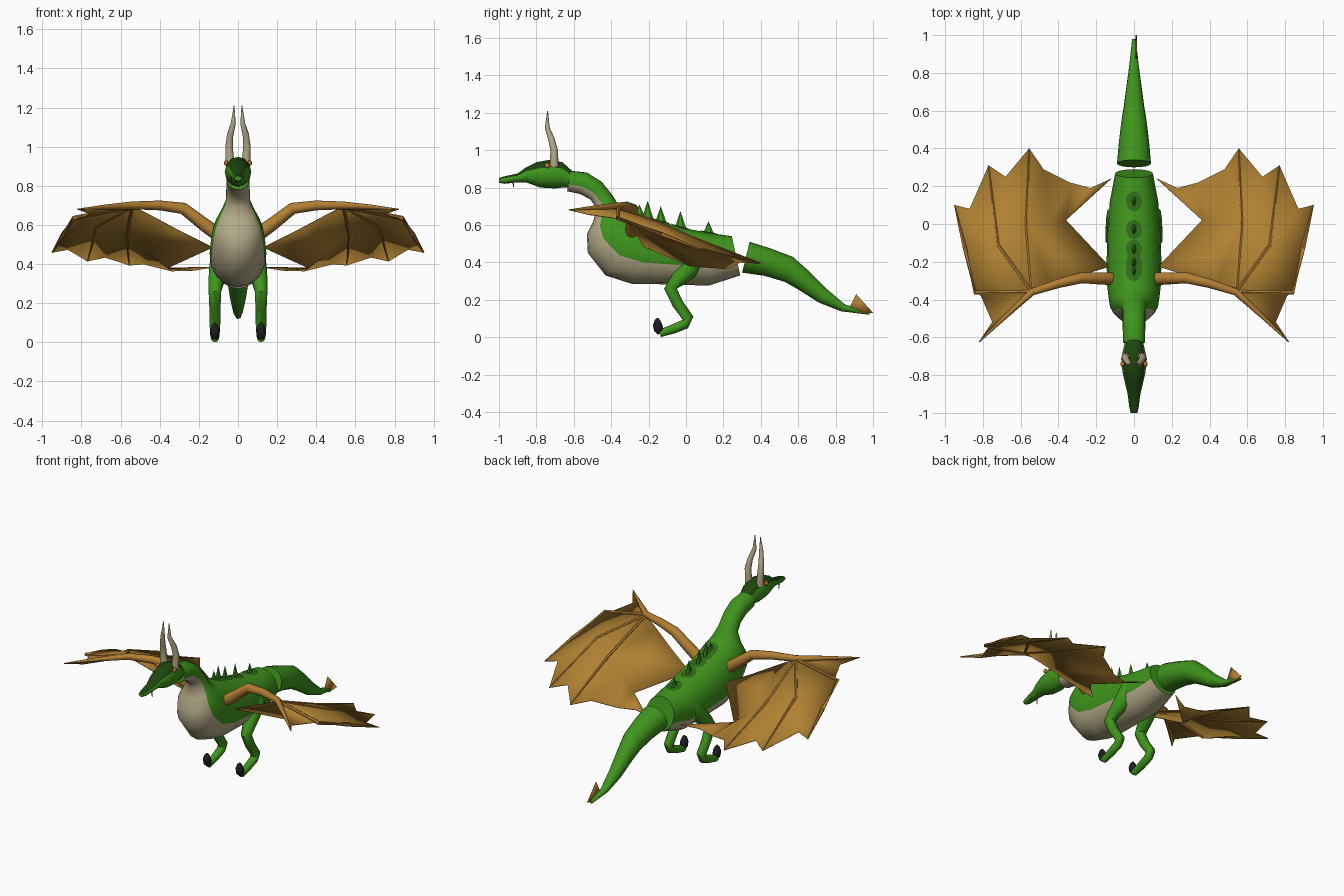
import bpy, bmesh, math
from mathutils import Vector

if "Cube" in bpy.data.objects:
    bpy.data.objects.remove(bpy.data.objects["Cube"])


def material(name, rgb):
    m = bpy.data.materials.new(name)
    m.diffuse_color = (*rgb, 1)
    m.use_nodes = True
    m.node_tree.nodes["Principled BSDF"].inputs["Base Color"].default_value = m.diffuse_color
    return m


GREEN = material("leaf green", (0.05, 0.30, 0.012))
DARK = material("dark green", (0.012, 0.062, 0.004))
PATCH = material("patch green", (0.028, 0.145, 0.009))
CREAM = material("belly cream", (0.46, 0.41, 0.25))
TAN = material("membrane tan", (0.435, 0.22, 0.032))
BONE = material("wing bone tan", (0.445, 0.21, 0.034))
ORANGE = material("eye orange", (0.55, 0.17, 0.02))
BLACK = material("claw black", (0.012, 0.012, 0.016))


def finish(name, bm, mats, mirror=False, thick=0, angle=40):
    bmesh.ops.recalc_face_normals(bm, faces=bm.faces[:])
    me = bpy.data.meshes.new(name)
    bm.to_mesh(me)
    bm.free()
    for m in mats:
        me.materials.append(m)
    ob = bpy.data.objects.new(name, me)
    bpy.context.collection.objects.link(ob)
    bpy.ops.object.select_all(action='DESELECT')
    ob.select_set(True)
    bpy.context.view_layer.objects.active = ob
    bpy.ops.object.shade_smooth_by_angle(angle=math.radians(angle))
    if thick:
        s = ob.modifiers.new("thickness", 'SOLIDIFY')
        s.thickness, s.offset = thick, 0
    if mirror:
        ob.modifiers.new("mirror", 'MIRROR')
    return ob


def skin(rings, caps=(True, True), rule=None):
    """Bridge rings of points; rule(angle from top) picks the material."""
    bm = bmesh.new()
    n = len(rings[0])
    vs = [[bm.verts.new(p) for p in r] for r in rings]
    for a, b in zip(vs, vs[1:]):
        for k in range(n):
            f = bm.faces.new((a[k], a[(k + 1) % n], b[(k + 1) % n], b[k]))
            if rule:
                ang = (k + 0.5) * 360 / n
                f.material_index = rule(min(ang, 360 - ang))
    for use, ring in zip(caps, (vs[0], vs[-1])):
        if use:
            bm.faces.new(ring)
    return bm


def loft(name, sections, mats, n=20, rule=None, caps=(True, True)):
    """Each section: top y, top z, bottom y, bottom z, half width."""
    rings = []
    for ty, tz, by, bz, w in sections:
        c = Vector((0, (ty + by) / 2, (tz + bz) / 2))
        up = Vector((0, ty - by, tz - bz)) / 2
        rings.append([c + up * math.cos(a) + Vector((w * math.sin(a), 0, 0))
                      for a in (2 * math.pi * k / n for k in range(n))])
    return finish(name, skin(rings, caps, rule), mats, angle=50)


def tube(name, path, mat, n=10, mirror=True):
    """Path points: x, y, z, radius."""
    pts = [Vector(p[:3]) for p in path]
    rings = []
    for i, p in enumerate(pts):
        t = (pts[min(i + 1, len(pts) - 1)] - pts[max(i - 1, 0)]).normalized()
        ref = Vector((1, 0, 0)) if abs(t.x) < 0.7 else Vector((0, 1, 0))
        u = t.cross(ref).normalized()
        v = t.cross(u)
        rings.append([p + path[i][3] * (u * math.cos(a) + v * math.sin(a))
                      for a in (2 * math.pi * k / n for k in range(n))])
    return finish(name, skin(rings), [mat], mirror, angle=50)


def ball(name, loc, size, mat):
    bm = bmesh.new()
    bmesh.ops.create_uvsphere(bm, u_segments=12, v_segments=8, radius=1)
    for v in bm.verts:
        v.co = Vector([l + c * s for l, c, s in zip(loc, v.co, size)])
    return finish(name, bm, [mat], True, angle=60)


# Body and neck, cream underneath, closed by a green disc at the rear
loft("body", [
    (-0.62, 0.89, -0.635, 0.78, 0.058), (-0.53, 0.88, -0.565, 0.765, 0.06),
    (-0.45, 0.83, -0.51, 0.735, 0.06), (-0.39, 0.755, -0.48, 0.69, 0.063),
    (-0.36, 0.705, -0.495, 0.62, 0.09), (-0.33, 0.68, -0.53, 0.55, 0.115),
    (-0.28, 0.665, -0.525, 0.45, 0.133), (-0.21, 0.64, -0.43, 0.33, 0.143),
    (-0.12, 0.615, -0.29, 0.285, 0.145), (-0.02, 0.585, -0.08, 0.282, 0.142),
    (0.12, 0.558, 0.12, 0.275, 0.128), (0.245, 0.54, 0.29, 0.33, 0.10)],
    [GREEN, CREAM], rule=lambda a: int(a > 106))

# Tail with its fin plate
loft("tail", [
    (0.34, 0.51, 0.30, 0.345, 0.09), (0.45, 0.475, 0.42, 0.328, 0.08),
    (0.57, 0.43, 0.53, 0.295, 0.066), (0.65, 0.36, 0.60, 0.255, 0.054),
    (0.75, 0.26, 0.71, 0.185, 0.04), (0.85, 0.175, 0.83, 0.138, 0.025),
    (0.98, 0.135, 0.98, 0.12, 0.01)], [GREEN], n=16)
bm = bmesh.new()
bm.faces.new([bm.verts.new((0.012, y, z)) for y, z in
              ((0.91, 0.23), (0.87, 0.15), (0.92, 0.125), (1.0, 0.13))])
finish("tail_fin", bm, [BONE], thick=0.006)

# Head, darker over the crown
loft("head", [
    (-1.0, 0.85, -1.0, 0.825, 0.018), (-0.97, 0.86, -0.97, 0.82, 0.025),
    (-0.9, 0.875, -0.9, 0.828, 0.034), (-0.86, 0.905, -0.85, 0.826, 0.045),
    (-0.8, 0.935, -0.78, 0.80, 0.06), (-0.73, 0.948, -0.7, 0.795, 0.068),
    (-0.66, 0.935, -0.66, 0.80, 0.056), (-0.605, 0.885, -0.63, 0.80, 0.047)],
    [GREEN, DARK], n=12, rule=lambda a: int(a < 62))
ball("eye", (0.061, -0.742, 0.917), (0.011, 0.015, 0.014), ORANGE)
tube("horn", [(0.04, -0.705, 0.91, 0.024), (0.046, -0.705, 1.0, 0.02),
              (0.04, -0.72, 1.06, 0.017), (0.024, -0.742, 1.12, 0.013),
              (0.02, -0.74, 1.21, 0.002)], CREAM)
tube("tooth", [(0.025, -0.925, 0.84, 0.006), (0.025, -0.922, 0.80, 0.001)], CREAM, 6)


def back_height(y):
    """Ridge line of the back."""
    line = [(-0.36, 0.705), (-0.33, 0.68), (-0.28, 0.665), (-0.21, 0.64),
            (-0.12, 0.615), (-0.02, 0.585), (0.12, 0.558), (0.25, 0.54)]
    for (a, za), (b, zb) in zip(line, line[1:]):
        if y <= b:
            return za + (zb - za) * (y - a) / (b - a)


# Back spikes standing on thin darker patches
for i, (y, top) in enumerate(((-0.25, 0.71), (-0.205, 0.73), (-0.135, 0.70),
                              (-0.03, 0.675), (0.12, 0.62))):
    z = back_height(y)
    bm = bmesh.new()
    bmesh.ops.create_cone(bm, segments=6, radius1=1, radius2=0, depth=1, cap_ends=True)
    for v in bm.verts:
        v.co = (v.co.x * 0.014, y + v.co.y * 0.034, z - 0.015 + (v.co.z + 0.5) * (top - z + 0.015))
    finish(f"back_spike_{i}", bm, [GREEN], angle=20)
    bm = bmesh.new()
    hub = bm.verts.new((0, y, z + 0.004))
    rim = []
    for k in range(16):
        a = k * math.pi / 8
        x, yy = 0.043 * math.cos(a), y + 0.052 * math.sin(a)
        drop = 0.16 * (1 - math.sqrt(1 - (x / 0.138) ** 2))
        rim.append(bm.verts.new((x, yy, back_height(yy) - drop + 0.004)))
    for k in range(16):
        bm.faces.new((hub, rim[k], rim[(k + 1) % 16]))
    finish(f"back_patch_{i}", bm, [PATCH])

# Legs and claws
tube("leg", [(0.085, 0.075, 0.47, 0.04), (0.09, 0.055, 0.42, 0.054),
             (0.097, 0.01, 0.36, 0.054), (0.113, -0.045, 0.305, 0.04),
             (0.118, -0.083, 0.26, 0.034), (0.118, -0.045, 0.18, 0.03),
             (0.118, 0.012, 0.10, 0.029), (0.118, -0.005, 0.07, 0.027),
             (0.118, -0.07, 0.043, 0.025), (0.118, -0.14, 0.02, 0.02)], GREEN)
tube("claw", [(0.118, -0.138, 0.018, 0.014), (0.118, -0.145, 0.038, 0.025),
              (0.118, -0.152, 0.065, 0.025), (0.118, -0.153, 0.09, 0.015),
              (0.118, -0.152, 0.103, 0.003)], BLACK)

# Wing joints: shared by the bones and the membrane
P = {
    "inner": (0.13, -0.225, 0.485), "under": (0.29, -0.275, 0.565), "arm2": (0.44, -0.325, 0.645),
    "elbow": (0.54, -0.36, 0.695), "lead": (0.82, -0.625, 0.68), "dip0": (0.75, -0.52, 0.655),
    "dip0b": (0.81, -0.38, 0.635), "wrist": (0.84, -0.365, 0.635), "mid1": (0.895, -0.13, 0.55),
    "tip1": (0.95, 0.10, 0.46), "dip1": (0.87, 0.08, 0.475), "mid2": (0.72, -0.11, 0.595),
    "tip2": (0.77, 0.31, 0.415), "dip2": (0.68, 0.25, 0.435), "mid3": (0.57, 0.0, 0.545),
    "tip3": (0.555, 0.40, 0.395), "dip3": (0.48, 0.29, 0.40), "low": (0.34, 0.22, 0.365),
    "low2": (0.23, 0.19, 0.368), "tail": (0.12, 0.24, 0.385), "notch": (0.36, 0.02, 0.38),
    "web": (0.45, 0.01, 0.45), "web_up": (0.40, -0.16, 0.53)}
bm = bmesh.new()
V = {k: bm.verts.new(p) for k, p in P.items()}
for panel in ("elbow lead dip0", "elbow dip0 dip0b", "elbow dip0b wrist",
              "elbow wrist mid2", "wrist mid1 mid2", "mid1 dip1 mid2", "mid1 tip1 dip1",
              "mid2 dip1 tip2", "elbow mid2 mid3", "mid2 dip2 mid3", "mid2 tip2 dip2",
              "mid3 dip2 tip3", "elbow mid3 arm2", "mid3 web web_up", "mid3 web_up arm2",
              "arm2 web_up under", "under web_up inner", "web_up notch inner",
              "web notch web_up", "mid3 tip3 dip3", "mid3 dip3 web", "dip3 low web",
              "low notch web", "low low2 notch", "low2 tail notch"):
    bm.faces.new([V[k] for k in panel.split()])
finish("wing_membrane", bm, [TAN], True, thick=0.004, angle=35)

# Wing bones
tube("wing_arm", [(0.10, -0.29, 0.55, 0.036), (0.17, -0.288, 0.60, 0.034),
                  (0.28, -0.285, 0.685, 0.03), (0.40, -0.315, 0.70, 0.025),
                  (0.54, -0.36, 0.70, 0.02), (0.68, -0.49, 0.692, 0.012),
                  (0.82, -0.625, 0.68, 0.003)], BONE)
for name, joints, r in (("outer", "elbow wrist mid1 tip1", 0.012),
                        ("middle", "elbow mid2 tip2", 0.009),
                        ("inner", "elbow mid3 tip3", 0.009)):
    tube(f"wing_finger_{name}",
         [(*P[k], r if k[:3] != "tip" else 0.003) for k in joints.split()], BONE, 6)
